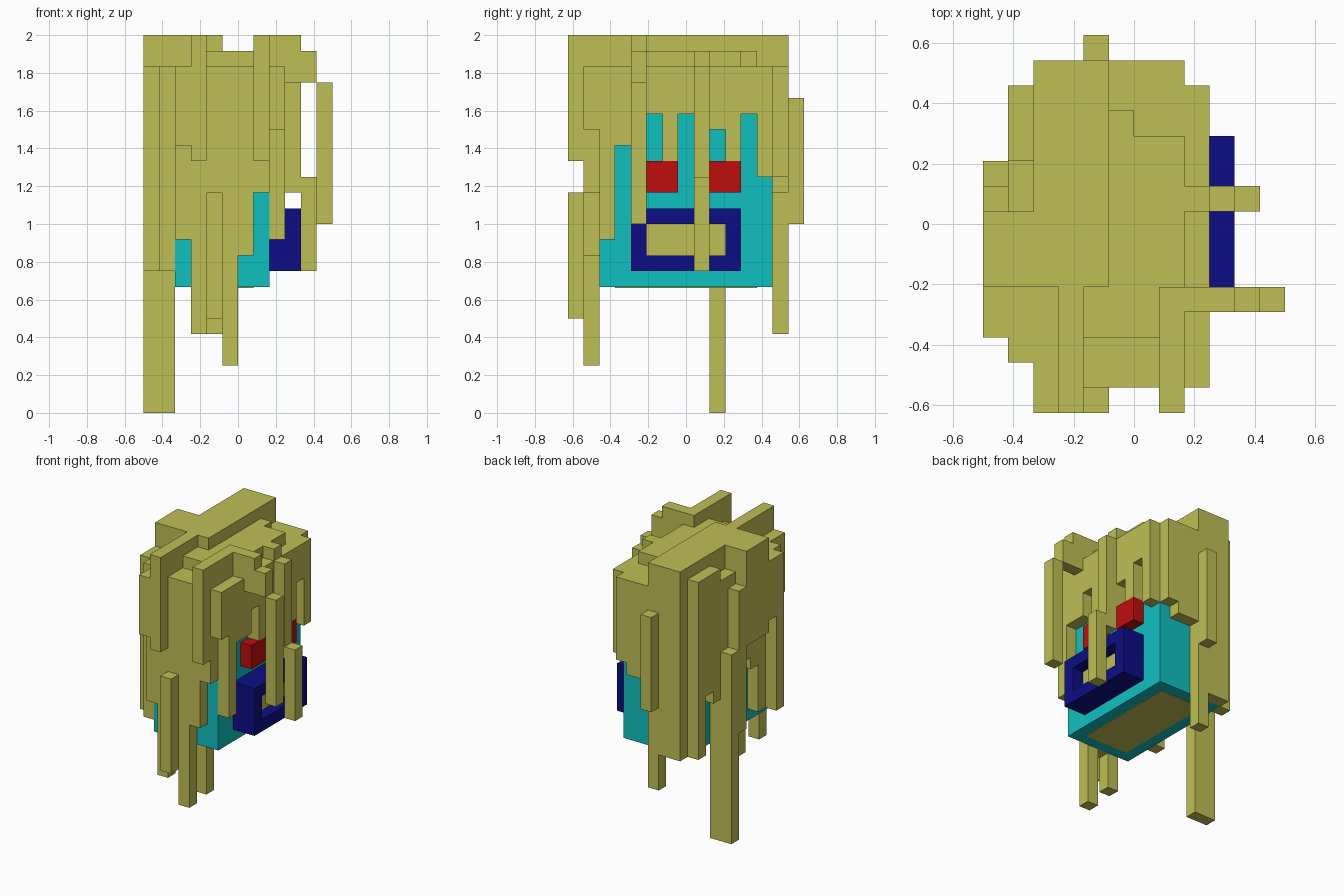
import bpy
import bmesh
from mathutils import Vector

UNIT = 1 / 12
ORIGIN = Vector((-6, -7.5, 0))

default_cube = bpy.data.objects.get("Cube")
if default_cube:
    bpy.data.objects.remove(default_cube)


def make_material(name, red, green, blue):
    material = bpy.data.materials.new(name)
    material.use_nodes = True
    colour = (red, green, blue, 1)
    material.diffuse_color = colour
    material.node_tree.nodes["Principled BSDF"].inputs["Base Color"].default_value = colour
    return material


straw = make_material("straw_yellow", .53, .52, .09)
cyan = make_material("cyan_skin", .005, .53, .53)
crimson = make_material("eye_red", .53, .004, .004)
navy = make_material("mouth_navy", .004, .004, .24)


def build(name, material, blocks):
    """Make one object out of blocks given as (x, y, z) start and end cells."""
    mesh = bpy.data.meshes.new(name)
    bm = bmesh.new()
    for low, high in blocks:
        low, high = Vector(low), Vector(high)
        size = (high - low) * UNIT
        centre = ((low + high) / 2 + ORIGIN) * UNIT
        verts = bmesh.ops.create_cube(bm, size=1)["verts"]
        bmesh.ops.scale(bm, vec=size, verts=verts)
        bmesh.ops.translate(bm, vec=centre, verts=verts)
    bm.to_mesh(mesh)
    bm.free()
    mesh.materials.append(material)
    part = bpy.data.objects.new(name, mesh)
    bpy.context.collection.objects.link(part)
    return part


def strand(column, row, bottom, top):
    """One hanging lock of hair, a single cell wide."""
    return (column, row, bottom), (column + 1, row + 1, top)


CAP = 20    # height where the hanging hair meets the cap
TOP = 22    # upper surface of the cap
CREST = 24  # upper surface of the raised crest

# Head block and the opening under it
build("head", cyan, [((2, 2, 8), (8, 13, CAP))])
build("neck_opening", straw, [((3, 3, 7.95), (7, 12, 8))])

# Eyes
for side, row in (("right", 5), ("left", 9)):
    build(side + "_eye", crimson, [((8, row, 14), (9, row + 2, 16))])

# Mouth frame with a recessed panel
build("mouth_frame", navy, [
    ((8, 4, 9), (10, 11, 10)),
    ((8, 4, 12), (10, 11, 13)),
    ((8, 4, 10), (10, 5, 12)),
    ((8, 10, 10), (10, 11, 12)),
])
build("mouth_panel", straw, [((8, 5, 10), (9, 10, 12))])

# Hair cap, its raised middle and the stepped crest
build("hair_cap", straw, [
    ((1, 2, CAP), (9, 13, TOP)),
    ((2, 1, CAP), (9, 2, TOP)),
    ((2, 13, CAP), (8, 14, TOP)),
])
build("hair_middle", straw, [
    ((4, 3, TOP), (7, 5, TOP + 1)),
    ((5, 5, TOP), (8, 11, TOP + 1)),
    ((5, 11, TOP), (6, 12, TOP + 1)),
    ((1, 10, TOP), (2, 13, TOP + 1)),
])
build("hair_crest", straw, [
    ((0, 5, TOP), (5, 8, CREST)),
    ((2, 8, TOP), (5, 14, CREST)),
])

# Two ridges that run forward and hang over the edge
for name, column in (("back_ridge", 3), ("face_ridge", 7)):
    build(name, straw, [
        ((column, 0, TOP), (column + 1, 5, CREST)),
        strand(column, 0, 16, CREST),
    ])

# Curtains of hair round the head, given by where each lock ends
face_ends = [11, 17, 17, 19, 16, 19, 16, 18, 16, 19, 15]
nape_ends = [9, 11, 9, 13, 14, 14, 9, 8, 12, 13, 8]
right_ends = [11, 5, 8, 3, 10, 14, 18]
left_ends = [8, 8, 5, 14, 14, 15]

build("face_curtain", straw,
      [strand(8, row, end, CAP) for row, end in enumerate(face_ends, start=2)])
build("nape_curtain", straw,
      [strand(1, row, end, CAP) for row, end in enumerate(nape_ends, start=2)])
build("right_curtain", straw,
      [strand(column, 1, end, CAP) for column, end in enumerate(right_ends, start=2)])
build("left_curtain", straw,
      [strand(column, 13, end, CAP) for column, end in enumerate(left_ends, start=2)])

# Loose locks standing out from the curtains
build("long_nape_lock", straw, [((0, 9, 0), (2, 10, 16))])
build("nape_locks", straw, [
    strand(0, 8, 9, 21),
    strand(0, 4, 17, TOP),
    strand(0, 3, 9, TOP),
    ((0, 5, 16), (1, 8, TOP)),
])
build("right_locks", straw, [strand(4, 0, 6, 14), strand(2, 0, 17, TOP)])
build("left_lock", straw, [strand(4, 14, 12, CAP)])

# Stepped locks falling in front of the face
build("brow_lock", straw, [
    ((7, 4, TOP), (10, 5, CREST)),
    strand(9, 4, 21, TOP),
    strand(10, 4, 21, TOP + 1),
    strand(11, 4, 12, 21),
])
build("nose_lock", straw, [
    strand(8, 8, TOP, TOP + 1),
    strand(9, 8, 14, TOP),
    strand(10, 8, 9, 15),
])
